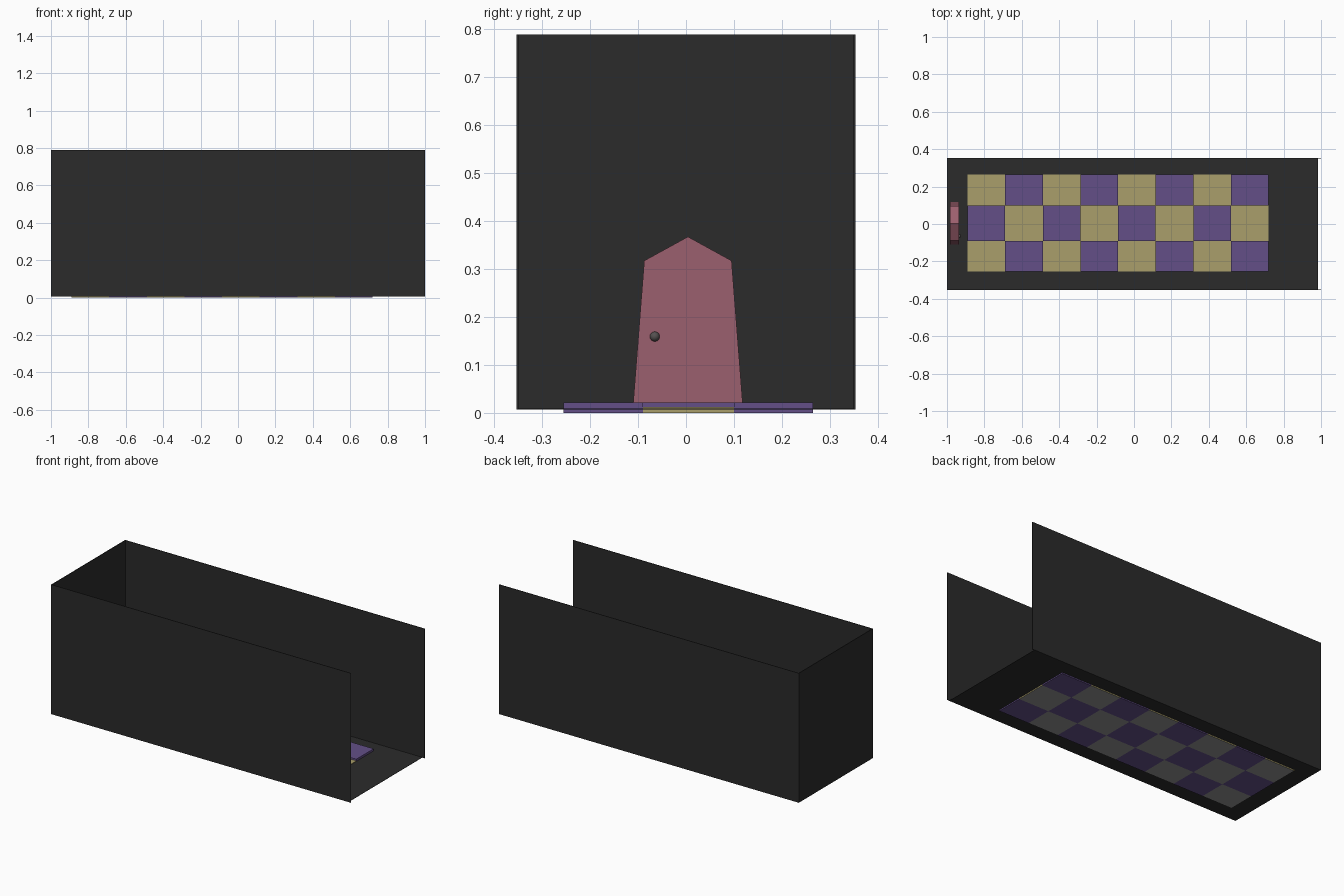
import bpy, bmesh
from math import pi
from mathutils import Matrix

if "Cube" in bpy.data.objects:
    bpy.data.objects.remove(bpy.data.objects["Cube"])


def material(name, r, g, b):
    m = bpy.data.materials.new(name)
    m.diffuse_color = (r, g, b, 1)
    m.use_nodes = True
    m.node_tree.nodes["Principled BSDF"].inputs["Base Color"].default_value = m.diffuse_color
    return m


dark = material("charcoal", 0.024, 0.024, 0.024)
purple = material("purple", 0.125, 0.078, 0.245)
yellow = material("straw", 0.40, 0.345, 0.145)
pink = material("rose", 0.33, 0.115, 0.156)
grey = material("grey", 0.28, 0.28, 0.28)
knob_mat = material("knob_grey", 0.09, 0.08, 0.08)


def finish(name, bm, *mats):
    bmesh.ops.recalc_face_normals(bm, faces=bm.faces)
    me = bpy.data.meshes.new(name)
    bm.to_mesh(me)
    bm.free()
    for m in mats:
        me.materials.append(m)
    ob = bpy.data.objects.new(name, me)
    bpy.context.collection.objects.link(ob)
    return ob


def add_box(bm, lo, hi):
    size = [b - a for a, b in zip(lo, hi)]
    mid = [(a + b) / 2 for a, b in zip(lo, hi)]
    mat = Matrix.Translation(mid) @ Matrix.Diagonal((*size, 1))
    return bmesh.ops.create_cube(bm, size=1, matrix=mat)["verts"]


def box(name, lo, hi, mat):
    bm = bmesh.new()
    add_box(bm, lo, hi)
    return finish(name, bm, mat)


# Room shell: open at the top and at the +x end
T, Z0, Z1, W = 0.004, 0.007, 0.788, 0.353
box("floor", (-1 + T, -W + T, Z0), (0.985, W - T, Z0 + 0.002), dark)
box("end_wall", (-1, -W, Z0), (-1 + T, W, Z1), dark)
for side, name in ((-1, "front_wall"), (1, "back_wall")):
    ys = sorted((side * W, side * (W - T)))
    box(name, (-1 + T, ys[0], Z0), (1, ys[1], Z1), dark)

# Checkered floor tiles: purple ones stand taller
rows = (-0.255, -0.09, 0.10, 0.265)
X0, STEP = -0.89, 0.2012
high, low = bmesh.new(), bmesh.new()
for i in range(8):
    for j in range(3):
        bm, top = (high, 0.022) if (i + j) % 2 else (low, 0.012)
        add_box(bm, (X0 + i * STEP, rows[j], 0), (X0 + (i + 1) * STEP, rows[j + 1], top))
finish("purple_tiles", high, purple)
# Straw tiles have grey undersides
for f in low.faces:
    if f.calc_center_median().z < 0.001:
        f.material_index = 1
finish("straw_tiles", low, yellow, grey)

# Pointed door
profile = [(-0.111, 0.008), (0.119, 0.008), (0.095, 0.317), (0.004, 0.367), (-0.087, 0.317)]
bm = bmesh.new()
face = bm.faces.new([bm.verts.new((-0.984, y, z)) for y, z in profile])
ext = bmesh.ops.extrude_face_region(bm, geom=[face], use_keep_orig=True)
bmesh.ops.translate(bm, vec=(0.049, 0, 0),
                    verts=[v for v in ext["geom"] if isinstance(v, bmesh.types.BMVert)])
finish("door", bm, pink)

# Door knob
bm = bmesh.new()
bmesh.ops.create_uvsphere(bm, u_segments=16, v_segments=8, radius=0.0105,
                          matrix=Matrix.Translation((-0.936, -0.065, 0.159)) @ Matrix.Rotation(pi / 2, 4, 'Y'))
for f in bm.faces:
    f.smooth = True
finish("door_knob", bm, knob_mat)
